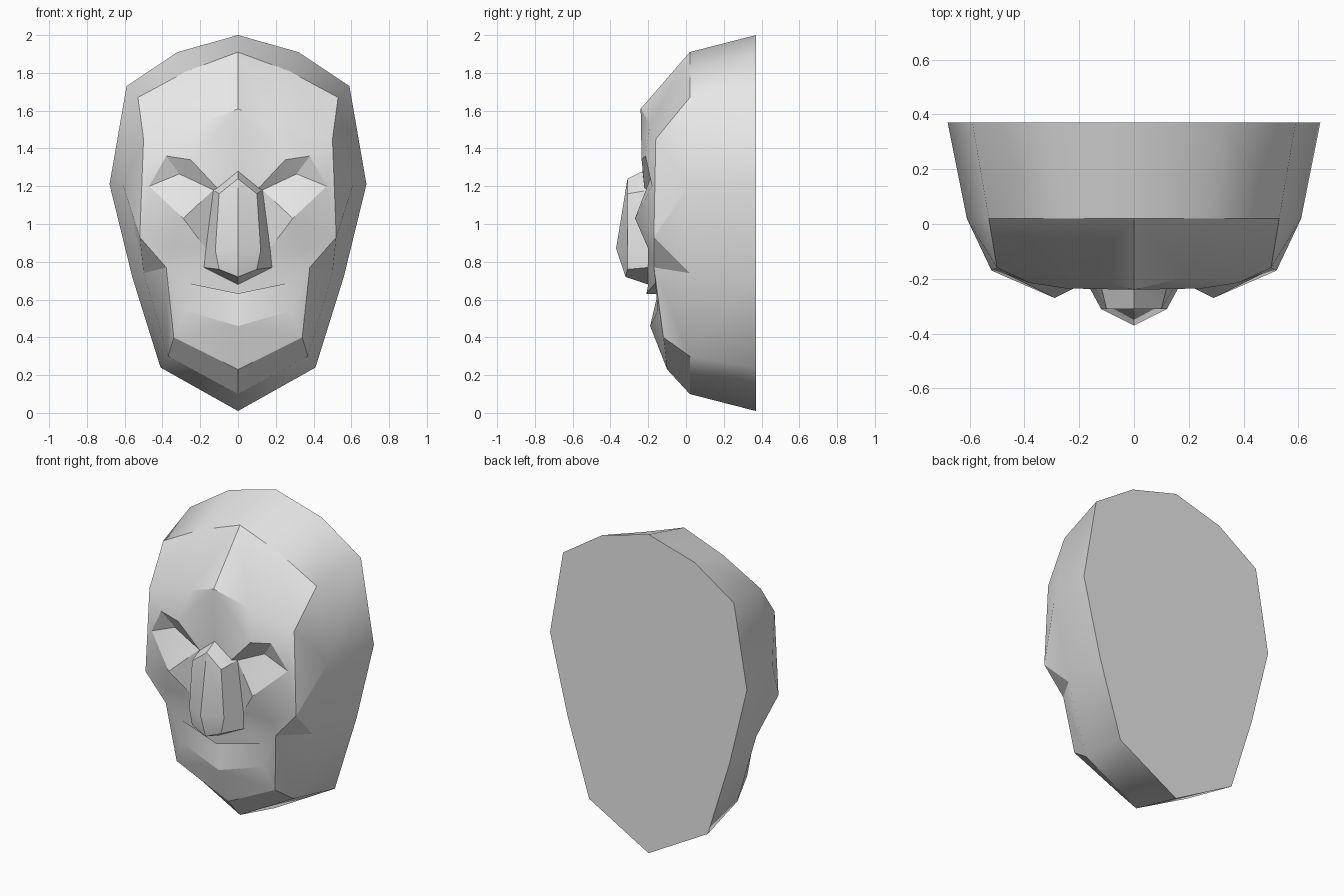
import bpy, bmesh, math

cube = bpy.data.objects.get("Cube")
if cube:
    bpy.data.objects.remove(cube, do_unlink=True)

bm = bmesh.new()
verts = {}


def vert(point, side):
    """Shared vertex on the given side of the mirror plane."""
    key = (point[0] * side, point[1], point[2])
    if key not in verts:
        verts[key] = bm.verts.new(key)
    return verts[key]


def face(*points):
    """One face and its mirror image; repeated points collapse."""
    points = list(dict.fromkeys(points))
    if len(points) < 3:
        return
    for side in (1, -1):
        bm.faces.new([vert(p, side) for p in points])


def strip(upper, lower):
    """Faces joining two paths of equal length."""
    for i in range(len(upper) - 1):
        face(upper[i], upper[i + 1], lower[i + 1], lower[i])


def fan(centre, path):
    """Triangles from one centre point along a path."""
    for a, b in zip(path, path[1:]):
        face(centre, a, b)


def outline(depth, profile):
    return [(x, depth, z) for x, z in profile]


# Outer shell: flat back rim and smaller front edge, crown to chin
rim_depth = 0.37
rim = outline(rim_depth, [(0, 2), (.32, 1.91), (.59, 1.73), (.68, 1.21),
                          (.56, .72), (.41, .24), (0, .01)])
edge = outline(.02, [(0, 1.91), (.27, 1.81), (.53, 1.67), (.61, 1.21),
                     (.5, .74), (.37, .3), (0, .1)])
edge_top, edge_crown, edge_temple, edge_ear, edge_cheek, edge_jaw, edge_chin = edge

# Forehead and brow landmarks
forehead = (0, -.24, 1.61)
hollow = (.2, -.19, 1.53)
temple = (.5, -.16, 1.45)
glabella = (0, -.23, 1.28)
brow_inner = (.11, -.22, 1.19)
brow_rise = (.25, -.235, 1.34)
brow_peak = (.38, -.215, 1.36)
brow_outer = (.47, -.18, 1.2)

# Eye socket and cheek landmarks
socket_inner = (.13, -.19, 1.18)
socket_top = (.31, -.18, 1.265)
cheekbone = (.29, -.27, 1.03)
cheek_side = (.52, -.17, .93)
cheek_valley = (.36, -.2, .87)
smile = (.38, -.17, .77)

# Nose landmarks
ridge = [(0, -.31, 1.24), (0, -.37, .87), (0, -.32, .72)]
ridge_side = [(.1, -.31, 1.16), (.12, -.31, .86), (.1, -.31, .76)]
nose_base = (.17, -.19, .87)
nostril = (.18, -.2, .77)
philtrum = (0, -.2, .68)

# Mouth and jaw landmarks
lip_top = (0, -.21, .63)
lip_corner = (.29, -.16, .69)
mouth_inner = (0, -.15, .63)
lower_lip = (0, -.19, .46)
lower_corner = (.28, -.15, .54)
jaw = (.34, -.12, .4)
chin = (0, -.1, .23)

# Shell wall and flat back
strip(rim, edge)
face(*rim)

# Forehead, temples and sides of the face
strip([edge_top, edge_crown, edge_temple], [forehead, hollow, temple])
fan(edge_ear, [edge_temple, temple, cheek_side, edge_cheek])
strip([cheek_side, smile, jaw], [edge_cheek, edge_cheek, edge_jaw])

# Brow front and its receding underside
strip([forehead, forehead, hollow, hollow, temple, temple, cheek_side],
      [glabella, brow_inner, brow_rise, brow_peak, brow_peak, brow_outer, brow_outer])
strip([brow_inner, brow_rise, brow_peak, brow_outer],
      [socket_inner, socket_top, socket_top, brow_outer])

# Eye plane and cheekbone
fan(cheekbone, [socket_inner, socket_top, brow_outer, cheek_side,
                cheek_valley, nose_base, socket_inner])
face(cheek_side, cheek_valley, smile)
face(cheek_valley, nose_base, nostril, smile)

# Nose
strip([glabella, brow_inner], [ridge[0], ridge_side[0]])
face(brow_inner, socket_inner, ridge_side[0])
strip(ridge, ridge_side)
strip(ridge_side, [socket_inner, nose_base, nostril])
strip([ridge[-1], ridge_side[-1]], [philtrum, nostril])

# Lips
strip([philtrum, nostril, smile], [lip_top, lip_corner, lip_corner])
face(lip_top, lip_corner, mouth_inner)
face(mouth_inner, lip_corner, lower_corner, lower_lip)

# Mouth surround, chin and jaw underside
face(smile, jaw, lower_corner, lip_corner)
face(lower_lip, lower_corner, jaw, chin)
face(chin, jaw, edge_jaw, edge_chin)

# Smooth shell wall, sharp creases elsewhere
bmesh.ops.recalc_face_normals(bm, faces=bm.faces[:])
for f in bm.faces:
    f.smooth = True
for e in bm.edges:
    on_rim = [v.co.y > rim_depth - .01 for v in e.verts]
    wall_edge = on_rim[0] != on_rim[1]
    e.smooth = wall_edge or e.calc_face_angle(math.pi) < math.radians(22)

mesh = bpy.data.meshes.new("face_mask")
bm.to_mesh(mesh)
bm.free()
mask = bpy.data.objects.new("face_mask", mesh)
bpy.context.collection.objects.link(mask)

grey = bpy.data.materials.new("light_grey")
grey.use_nodes = True
colour = (.8, .8, .8, 1)
grey.diffuse_color = colour
for node in grey.node_tree.nodes:
    if node.type == 'BSDF_PRINCIPLED':
        node.inputs["Base Color"].default_value = colour
mesh.materials.append(grey)
